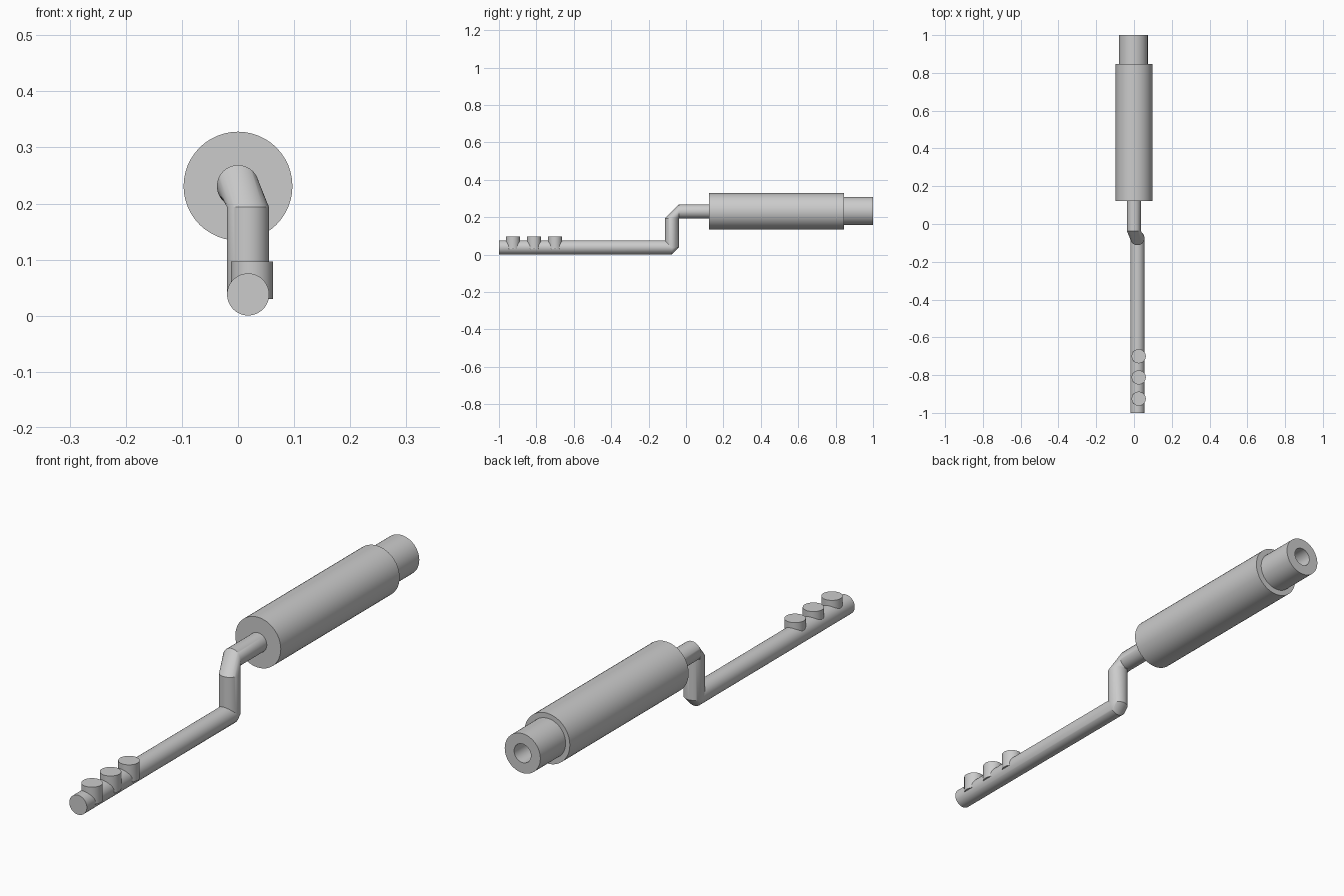
import bpy, bmesh, math

if "Cube" in bpy.data.objects:
    bpy.data.objects.remove(bpy.data.objects["Cube"])

SIDES = 48
metal = bpy.data.materials.new("grey_metal")
metal.diffuse_color = (0.6, 0.6, 0.6, 1)
metal.use_nodes = True
metal.node_tree.nodes["Principled BSDF"].inputs["Base Color"].default_value = metal.diffuse_color


def ring_y(x, y, z, r):
    """Ring facing along y."""
    return [(x + r * math.cos(a), y, z + r * math.sin(a)) for a in angles]


def ring_z(x, y, z, r):
    """Ring facing up, matched point for point with ring_y."""
    return [(x + r * math.cos(a), y - r * math.sin(a), z) for a in angles]


def loft(name, rings):
    """Skin a row of rings and close both ends."""
    bm = bmesh.new()
    rows = [[bm.verts.new(p) for p in ring] for ring in rings]
    for a, b in zip(rows, rows[1:]):
        for i in range(SIDES):
            j = (i + 1) % SIDES
            bm.faces.new((a[i], b[i], b[j], a[j]))
    bm.faces.new(rows[0])
    bm.faces.new(rows[-1][::-1])
    bmesh.ops.remove_doubles(bm, verts=bm.verts, dist=1e-5)
    mesh = bpy.data.meshes.new(name)
    bm.to_mesh(mesh)
    bm.free()
    mesh.materials.append(metal)
    ob = bpy.data.objects.new(name, mesh)
    bpy.context.collection.objects.link(ob)
    bpy.ops.object.select_all(action='DESELECT')
    ob.select_set(True)
    bpy.context.view_layer.objects.active = ob
    bpy.ops.object.shade_smooth_by_angle(angle=math.radians(30))
    return ob


angles = [2 * math.pi * i / SIDES for i in range(SIDES)]
R = 0.0375            # pipe radius
PX, PZ = 0.018, 0.038  # lower pipe centre
BY = -0.075           # riser centre in y
MZ = 0.231            # muffler axis height

# Long lower pipe, riser and upper pipe in one bent run
loft("exhaust_pipe", [
    ring_y(PX, -1.0, PZ, R),
    ring_y(PX, BY, PZ, R),
    ring_z(PX, BY, PZ, R),
    ring_z(PX, BY, MZ - R, R),
    ring_y(0, BY + R, MZ, R),
    ring_y(0, 0.13, MZ, R),
])

# Muffler body
loft("muffler", [ring_y(0, 0.122, MZ, 0.097), ring_y(0, 0.846, MZ, 0.097)])

# Hollow tail tip
TX, TZ = -0.003, 0.233
loft("tail_tip", [
    ring_y(TX, 0.84, TZ, 0.076),
    ring_y(TX, 1.0, TZ, 0.076),
    ring_y(TX, 1.0, TZ, 0.036),
    ring_y(TX, 0.85, TZ, 0.036),
])

# Three inlet stubs on the lower pipe
for n, y in enumerate((-0.925, -0.812, -0.70), 1):
    loft(f"inlet_stub_{n}", [
        ring_z(0.025, y, 0.03, R), ring_z(0.025, y, 0.097, R)])
